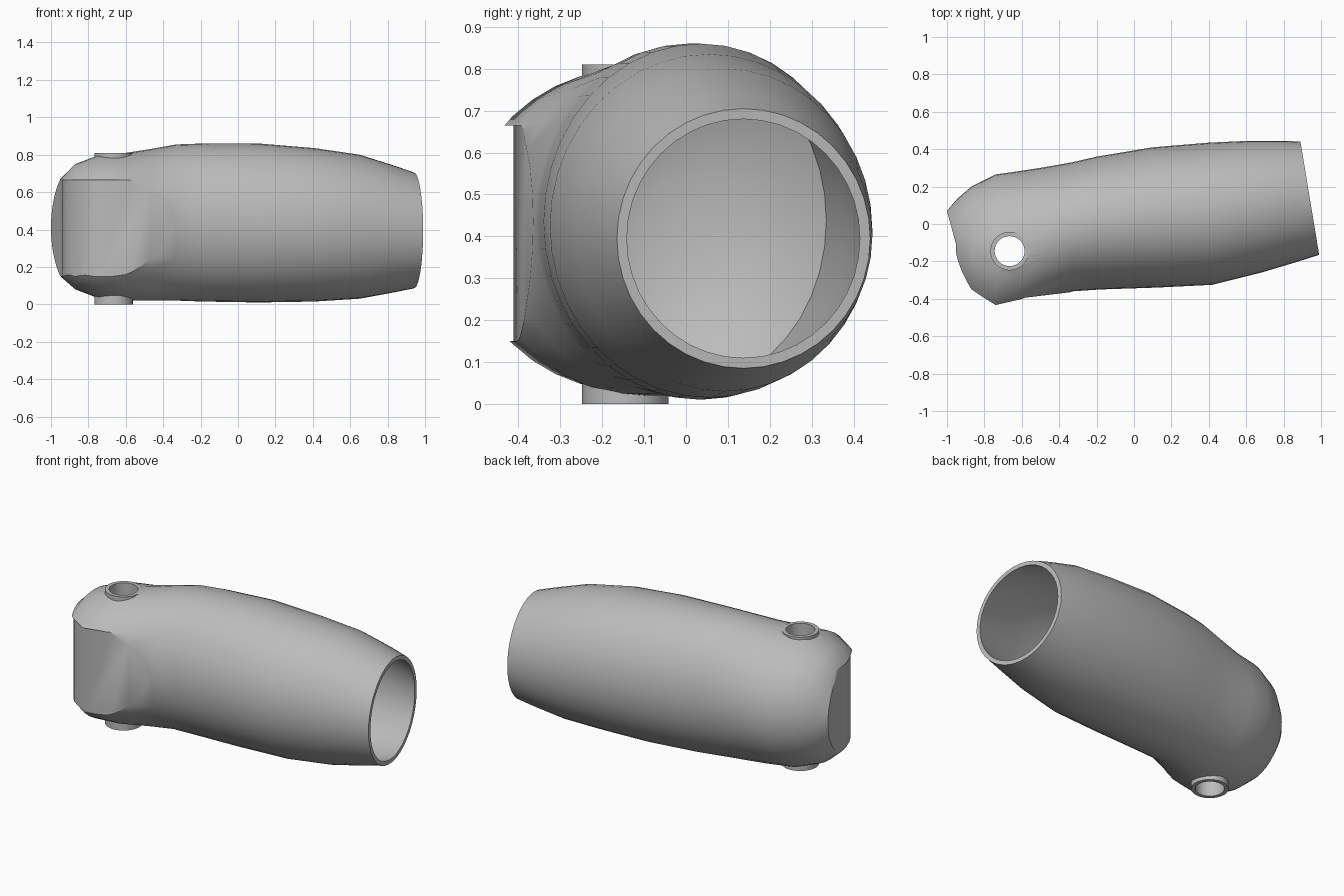
import bpy, bmesh, math
from mathutils import Vector

if "Cube" in bpy.data.objects:
    bpy.data.objects.remove(bpy.data.objects["Cube"], do_unlink=True)

SIDES = 40
PIN = Vector((-0.665, -0.145, 0))

grey = bpy.data.materials.new("matte grey")
grey.use_nodes = True
grey.diffuse_color = (0.5, 0.5, 0.5, 1)
grey.node_tree.nodes["Principled BSDF"].inputs["Base Color"].default_value = grey.diffuse_color


def make_object(name, bm):
    bmesh.ops.recalc_face_normals(bm, faces=bm.faces)
    mesh = bpy.data.meshes.new(name)
    bm.to_mesh(mesh)
    bm.free()
    mesh.materials.append(grey)
    obj = bpy.data.objects.new(name, mesh)
    bpy.context.collection.objects.link(obj)
    return obj


def loft(name, stations):
    """Skin elliptical rings; each has a back point, front point, low z, high z."""
    bm = bmesh.new()
    rings = []
    for back, front, low, high in stations:
        mid = (Vector(back) + Vector(front)) / 2
        half = (Vector(back) - Vector(front)) / 2
        ring = []
        for i in range(SIDES):
            a = math.tau * i / SIDES
            p = mid + half * math.cos(a)
            z = (low + high) / 2 + (high - low) / 2 * math.sin(a)
            ring.append(bm.verts.new((p.x, p.y, z)))
        rings.append(ring)
    for r, s in zip(rings, rings[1:]):
        for i in range(SIDES):
            j = (i + 1) % SIDES
            bm.faces.new((r[i], r[j], s[j], s[i]))
    bm.faces.new(rings[0])
    bm.faces.new(rings[-1])
    return make_object(name, bm)


def prism(name, outline, low, high):
    bm = bmesh.new()
    face = bm.faces.new([bm.verts.new((x, y, low)) for x, y in outline])
    top = bmesh.ops.extrude_face_region(bm, geom=[face])["geom"]
    bmesh.ops.translate(bm, vec=(0, 0, high - low),
                        verts=[v for v in top if isinstance(v, bmesh.types.BMVert)])
    return make_object(name, bm)


def disc(radius):
    return [(PIN.x + radius * math.cos(math.tau * i / 32),
             PIN.y + radius * math.sin(math.tau * i / 32)) for i in range(32)]


def combine(target, tool, operation):
    mod = target.modifiers.new(operation, "BOOLEAN")
    mod.operation, mod.object, mod.solver = operation, tool, "EXACT"
    bpy.context.view_layer.objects.active = target
    bpy.ops.object.modifier_apply(modifier=mod.name)
    bpy.data.objects.remove(tool, do_unlink=True)


# Outer skin, from the domed hinge end to the slanted open end
skin = [
    ((-1.05, -0.05), (-1.05, -0.13), 0.37, 0.45),
    ((-1, 0.07), (-1, -0.25), 0.25, 0.57),
    ((-0.95, 0.13), (-0.95, -0.36), 0.15, 0.67),
    ((-0.87, 0.2), (-0.87, -0.46), 0.08, 0.75),
    ((-0.74, 0.265), (-0.74, -0.53), 0.03, 0.8),
    ((-0.6, 0.285), (-0.6, -0.49), 0.02, 0.81),
    ((-0.47, 0.305), (-0.47, -0.42), 0.02, 0.83),
    ((-0.33, 0.33), (-0.33, -0.36), 0.02, 0.855),
    ((-0.2, 0.36), (-0.18, -0.35), 0.015, 0.86),
    ((0.1, 0.41), (0.12, -0.34), 0.01, 0.86),
    ((0.4, 0.435), (0.42, -0.325), 0.015, 0.835),
    ((0.62, 0.445), (0.68, -0.26), 0.03, 0.8),
    ((0.8, 0.445), (0.88, -0.2), 0.065, 0.74),
    ((0.89, 0.44), (0.99, -0.165), 0.085, 0.705),
]
body = loft("finger_segment", skin)

# Hollow that follows the skin and closes behind the hinge
WALL = 0.025
hollow = [((-0.32, 0.1), (-0.32, -0.1), 0.3, 0.54),
          ((-0.27, 0.24), (-0.27, -0.24), 0.13, 0.73)]
for back, front, low, high in skin[8:]:
    hollow.append(((back[0], back[1] - WALL), (front[0], front[1] + WALL),
                   low + WALL, high - WALL))
back, front, low, high = hollow[-1]
hollow.append(((back[0] + 0.1, back[1]), (front[0] + 0.1, front[1]), low, high))
combine(body, loft("hollow_cutter", hollow), "DIFFERENCE")

# Hinge slot around a rounded core, with a flat front face
slot = [(-1.06, 0.29), (-0.94, -0.15)]
for i in range(1, 13):
    a = math.radians(180 + 76 * i / 12)
    slot.append((PIN.x + 0.275 * math.cos(a), PIN.y + 0.275 * math.sin(a)))
slot += [(-0.3, -0.36), (-0.3, -0.8), (-1.3, -0.8), (-1.3, 0.29)]
combine(body, prism("slot_cutter", slot, 0.15, 0.665), "DIFFERENCE")

# Collars above and below the hinge, then the pin bore
for low, high in ((0, 0.12), (0.7, 0.81)):
    combine(body, prism("pin_collar", disc(0.103), low, high), "UNION")
combine(body, prism("bore_cutter", disc(0.08), -0.1, 1), "DIFFERENCE")

body.select_set(True)
bpy.context.view_layer.objects.active = body
bpy.ops.object.shade_smooth_by_angle(angle=math.radians(32))
